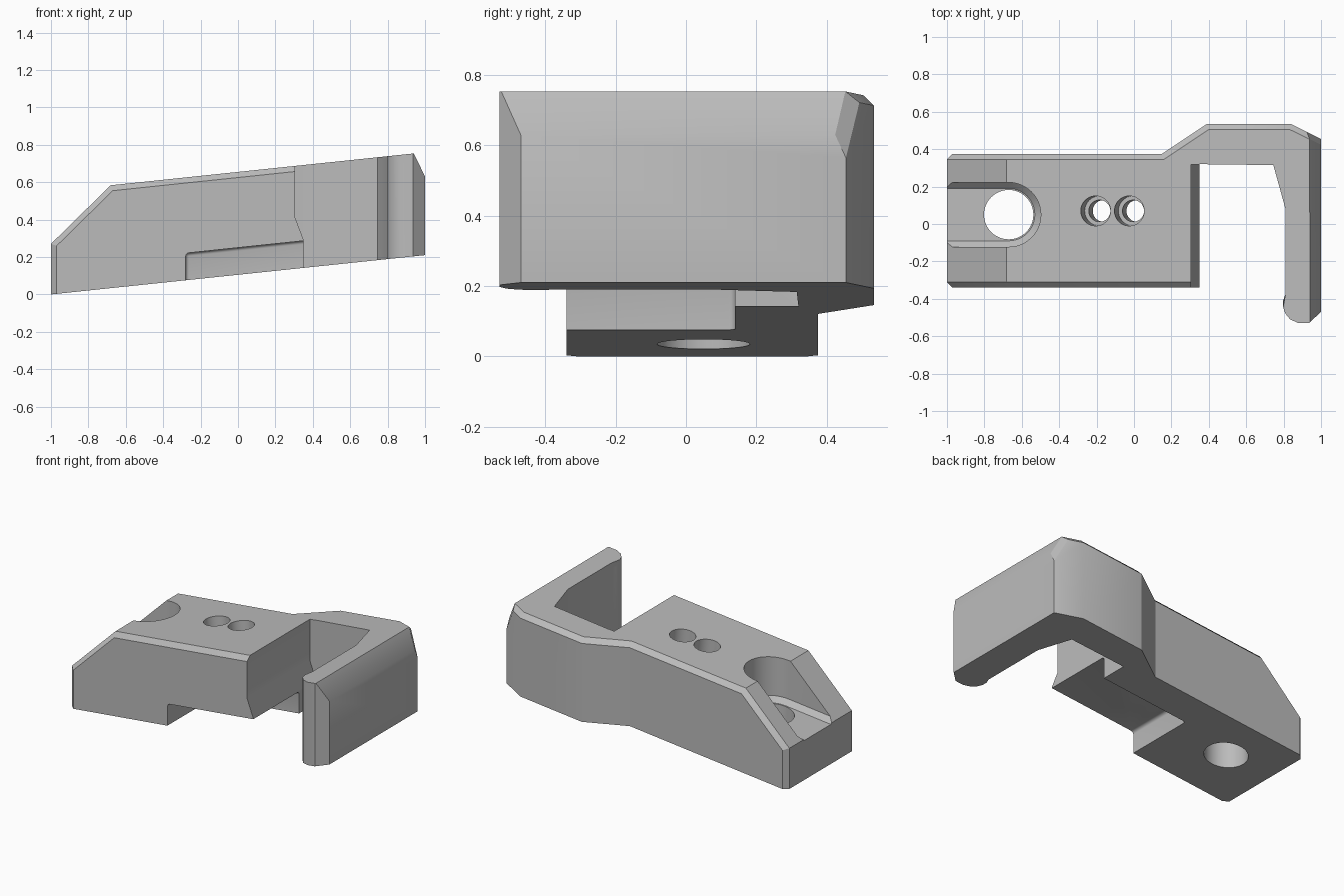
import bpy, bmesh
from math import radians
from mathutils import Vector, Matrix

cube = bpy.data.objects.get("Cube")
if cube:
    bpy.data.objects.remove(cube, do_unlink=True)

SLOPE = 0.105      # rise of the whole bracket along x
TOP = 0.55         # height before the rise is added
CHAMFER = 0.03


def prism(bm, points, vector):
    """Extrude a closed polygon along a vector."""
    face = bm.faces.new([bm.verts.new(p) for p in points])
    out = bmesh.ops.extrude_face_region(bm, geom=[face])
    moved = [v for v in out["geom"] if isinstance(v, bmesh.types.BMVert)]
    bmesh.ops.translate(bm, verts=moved, vec=vector)
    bmesh.ops.recalc_face_normals(bm, faces=bm.faces)


def finish(bm, name, lean=True):
    """Turn a bmesh into an object, leaning it along the rise."""
    if lean:
        for v in bm.verts:
            v.co.z += SLOPE * (v.co.x + 1)
    mesh = bpy.data.meshes.new(name)
    bm.to_mesh(mesh)
    bm.free()
    obj = bpy.data.objects.new(name, mesh)
    bpy.context.collection.objects.link(obj)
    return obj


def cut(body, cutter):
    """Subtract a cutter and discard it."""
    mod = body.modifiers.new("cut", 'BOOLEAN')
    mod.operation, mod.solver, mod.object = 'DIFFERENCE', 'EXACT', cutter
    cutter.hide_render = True
    bpy.context.view_layer.objects.active = body
    bpy.ops.object.modifier_apply(modifier=mod.name)
    bpy.data.objects.remove(cutter, do_unlink=True)


def drill(body, centre, radius, low, high, tilt=0.0):
    """Drill a round hole between two heights along its own axis."""
    bm = bmesh.new()
    bmesh.ops.create_cone(bm, cap_ends=True, segments=48, radius1=radius,
                          radius2=radius, depth=high - low,
                          matrix=Matrix.Translation((0, 0, (low + high) / 2)))
    bm.transform(Matrix.Translation(centre) @ Matrix.Rotation(tilt, 4, 'Y'))
    cut(body, finish(bm, "drill", lean=False))


# Hooked plan outline
outline = [(-1, -.34), (.35, -.34), (.35, .32), (.745, .315), (.81, .08),
           (.81, -.375), (.797, -.41), (.797, -.445), (.81, -.48), (.835, -.51),
           (.88, -.53), (.935, -.53), (1, -.47), (1, .455), (.84, .535),
           (.39, .535), (.15, .375), (-1, .375)]
bm = bmesh.new()
prism(bm, [(x, y, 0) for x, y in outline], (0, 0, TOP))

# Sloping nose and right-hand top chamfer
for point, normal in (((-1, 0, .27), (-.281, 0, .32)), ((1, 0, .42), (.13, 0, .06))):
    bmesh.ops.bisect_plane(bm, geom=bm.verts[:] + bm.edges[:] + bm.faces[:],
                           plane_co=point, plane_no=Vector(normal).normalized(),
                           clear_outer=True)
    bmesh.ops.holes_fill(bm, edges=[e for e in bm.edges if e.is_boundary])
    bmesh.ops.recalc_face_normals(bm, faces=bm.faces)


def is_chamfered(edge):
    a, b = edge.verts
    if max(a.co.x, b.co.x) < -.99 and abs(a.co.z - b.co.z) > .1:
        return True
    low, high = sorted(edge.link_faces, key=lambda f: f.normal.z)
    back = low.normal.y > .3
    front = low.normal.y < -.9 and (a.co.x + b.co.x) / 2 < .3
    return high.normal.z > .3 and abs(low.normal.z) < .1 and (back or front)


bmesh.ops.bevel(bm, geom=[e for e in bm.edges if is_chamfered(e)],
                offset=CHAMFER, segments=1, affect='EDGES', profile=.5)
body = finish(bm, "bracket_body")

# Inner side wall, set back above a flared foot
bm = bmesh.new()
flare = [(.305, .8), (.305, .275), (.352, .146), (.5, .146), (.5, .8)]
prism(bm, [(x, -.5, z) for x, z in flare], (0, .818, 0))
cut(body, finish(bm, "flare_cutter"))

# Rounded recess under the front
bm = bmesh.new()
recess = [(-.28, -.6), (.6, -.6), (.6, .14), (-.28, .14)]
prism(bm, [(x, y, -.3) for x, y in recess], (0, 0, .445))
bmesh.ops.bevel(bm, geom=bm.edges[:], offset=.018, segments=4,
                affect='EDGES', profile=.5)
cut(body, finish(bm, "recess_cutter"))

# Open slot in the nose with a sloped lip around its floor
bm = bmesh.new()
rings = []
for half, z in ((.14, .262), (.172, .294), (.172, .8)):
    ring = [Vector((-1.2, .05 + half, z)), Vector((-1.2, .05 - half, z))]
    for i in range(25):
        d = Matrix.Rotation(radians(-90 + 7.5 * i), 3, 'Z') @ Vector((half, 0, 0))
        ring.append(Vector((-.67, .05, z)) + d)
    rings.append([bm.verts.new(p) for p in ring])
for lower, upper in zip(rings, rings[1:]):
    for i in range(len(lower)):
        bm.faces.new((lower[i - 1], lower[i], upper[i], upper[i - 1]))
bm.faces.new(rings[0])
bm.faces.new(rings[-1])
bmesh.ops.recalc_face_normals(bm, faces=bm.faces)
cut(body, finish(bm, "slot_cutter"))

# Large bolt hole, then two stepped screw holes square to the top
drill(body, (-.67, .05, 0), .132, -.3, .6)
for x in (-.205, -.025):
    top = (x, .07, TOP + SLOPE * (x + 1))
    drill(body, top, .08, -.2, .1, tilt=-SLOPE)
    drill(body, top, .058, -.7, -.1, tilt=-SLOPE)

# Single grey finish
grey = bpy.data.materials.new("plain_grey")
grey.use_nodes = True
colour = (.5, .5, .5, 1)
grey.diffuse_color = colour
grey.node_tree.nodes["Principled BSDF"].inputs["Base Color"].default_value = colour
body.data.materials.clear()
body.data.materials.append(grey)
for poly in body.data.polygons:
    poly.material_index = 0

bpy.ops.object.select_all(action='DESELECT')
body.select_set(True)
bpy.context.view_layer.objects.active = body
bpy.ops.object.shade_smooth_by_angle(angle=radians(30))
